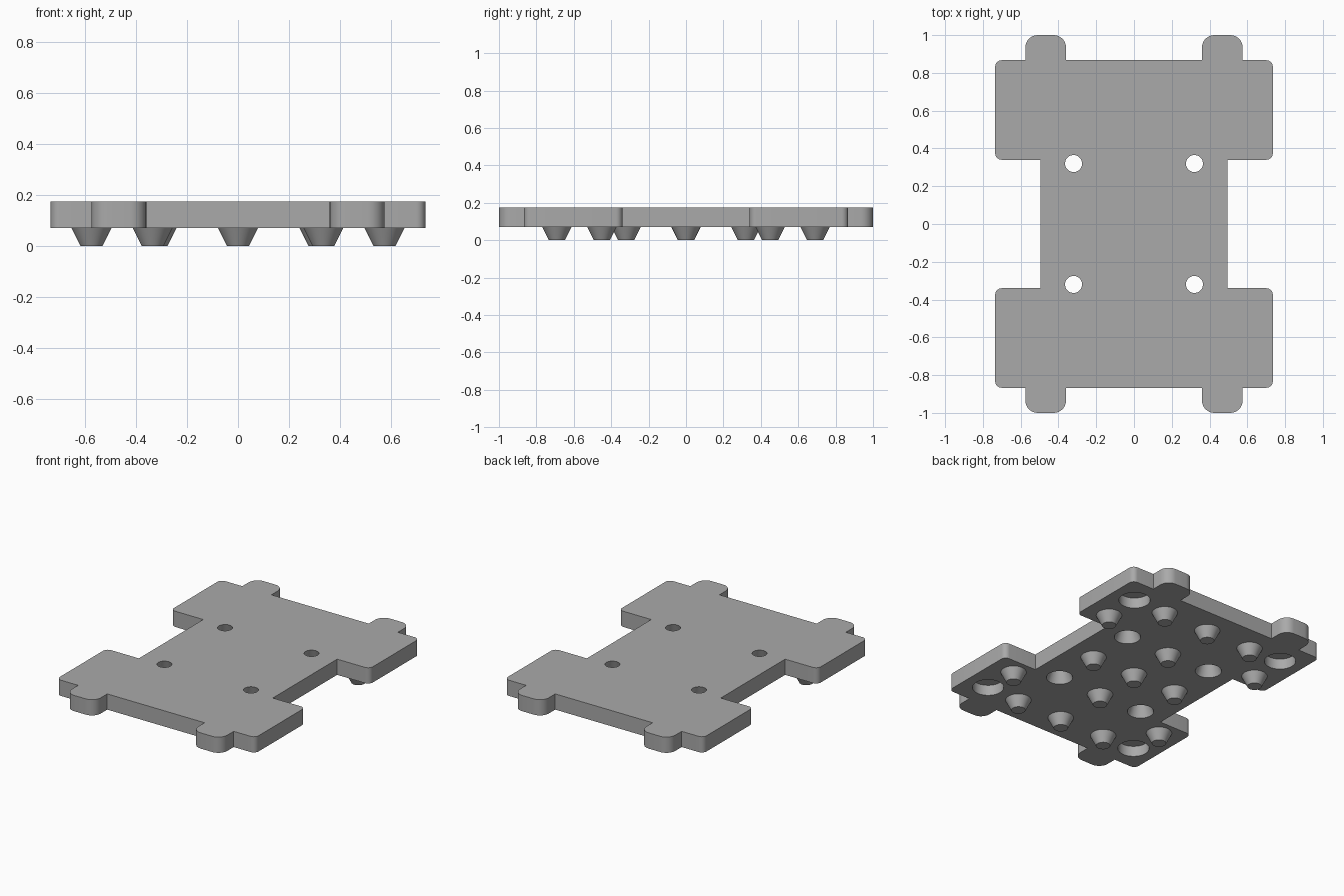
import bpy
import bmesh
import math
from mathutils import Vector

if "Cube" in bpy.data.objects:
    bpy.data.objects.remove(bpy.data.objects["Cube"], do_unlink=True)

BOTTOM, TOP = 0.07, 0.175
SIGNS = [(1, 1), (-1, 1), (-1, -1), (1, -1)]

grey = bpy.data.materials.new("plain grey")
grey.use_nodes = True
grey.diffuse_color = (0.4, 0.4, 0.4, 1)
grey.node_tree.nodes["Principled BSDF"].inputs["Base Color"].default_value = (0.4, 0.4, 0.4, 1)


def make_object(name, bm):
    mesh = bpy.data.meshes.new(name)
    bmesh.ops.recalc_face_normals(bm, faces=bm.faces)
    bm.to_mesh(mesh)
    bm.free()
    mesh.materials.append(grey)
    obj = bpy.data.objects.new(name, mesh)
    bpy.context.collection.objects.link(obj)
    return obj


def frustum(name, x, y, z0, z1, r0, r1):
    bm = bmesh.new()
    bmesh.ops.create_cone(bm, cap_ends=True, segments=48, radius1=r0, radius2=r1, depth=z1 - z0)
    bmesh.ops.translate(bm, verts=bm.verts, vec=(x, y, (z0 + z1) / 2))
    return make_object(name, bm)


def smooth(obj):
    bpy.ops.object.select_all(action="DESELECT")
    obj.select_set(True)
    bpy.context.view_layer.objects.active = obj
    bpy.ops.object.shade_smooth_by_angle(angle=math.radians(30))


def rounded(points, steps=8):
    # replaces each corner that has a radius by an arc
    out = []
    for i, (x, y, r) in enumerate(points):
        p = Vector((x, y))
        if r == 0:
            out.append(p)
            continue
        a = (Vector(points[i - 1][:2]) - p).normalized() * r
        b = (Vector(points[(i + 1) % len(points)][:2]) - p).normalized() * r
        for s in range(steps + 1):
            t = s / steps * math.pi / 2
            out.append(p + a * (1 - math.sin(t)) + b * (1 - math.cos(t)))
    return out


# Plate: one quarter of the outline, mirrored around both axes
quarter = [(0.495, 0.34, 0), (0.735, 0.34, 0.035), (0.735, 0.867, 0.035),
           (0.575, 0.867, 0), (0.575, 1.0, 0.065), (0.36, 1.0, 0.065), (0.36, 0.867, 0)]
outline = []
for sx, sy in SIGNS:
    part = [(x * sx, y * sy, r) for x, y, r in quarter]
    outline += part if sx * sy > 0 else part[::-1]

bm = bmesh.new()
face = bm.faces.new([bm.verts.new((p.x, p.y, BOTTOM)) for p in rounded(outline)])
extruded = bmesh.ops.extrude_face_region(bm, geom=[face])["geom"]
bmesh.ops.translate(bm, verts=[v for v in extruded if isinstance(v, bmesh.types.BMVert)],
                    vec=(0, 0, TOP - BOTTOM))
plate = make_object("plate", bm)

# Tapered through holes, and blind round pockets under the corners
cutters = []
for sx, sy in SIGNS:
    slope = 0.035 / (TOP - BOTTOM)
    cutters.append(frustum("hole_cutter", 0.32 * sx, 0.32 * sy, BOTTOM - 0.02, TOP + 0.02,
                           0.08 + 0.02 * slope, 0.045 - 0.02 * slope))
    cutters.append(frustum("pocket_cutter", 0.575 * sx, 0.69 * sy, BOTTOM - 0.02, BOTTOM + 0.07, 0.095, 0.095))
for cutter in cutters:
    cutter.hide_render = True
    cut = plate.modifiers.new("cut", "BOOLEAN")
    cut.operation = "DIFFERENCE"
    cut.solver = "EXACT"
    cut.object = cutter
bpy.context.view_layer.objects.active = plate
for modifier in list(plate.modifiers):
    bpy.ops.object.modifier_apply(modifier=modifier.name)
for cutter in cutters:
    bpy.data.objects.remove(cutter, do_unlink=True)
smooth(plate)

# Tapered pegs below the plate
spots = {(0, 0)}
for sx, sy in SIGNS:
    spots |= {(0.575 * sx, 0.45 * sy), (0.335 * sx, 0.69 * sy), (0, 0.69 * sy), (0, 0.32 * sy), (0.32 * sx, 0)}
for x, y in sorted(spots):
    smooth(frustum("peg", x, y, 0, BOTTOM, 0.043, 0.078))
